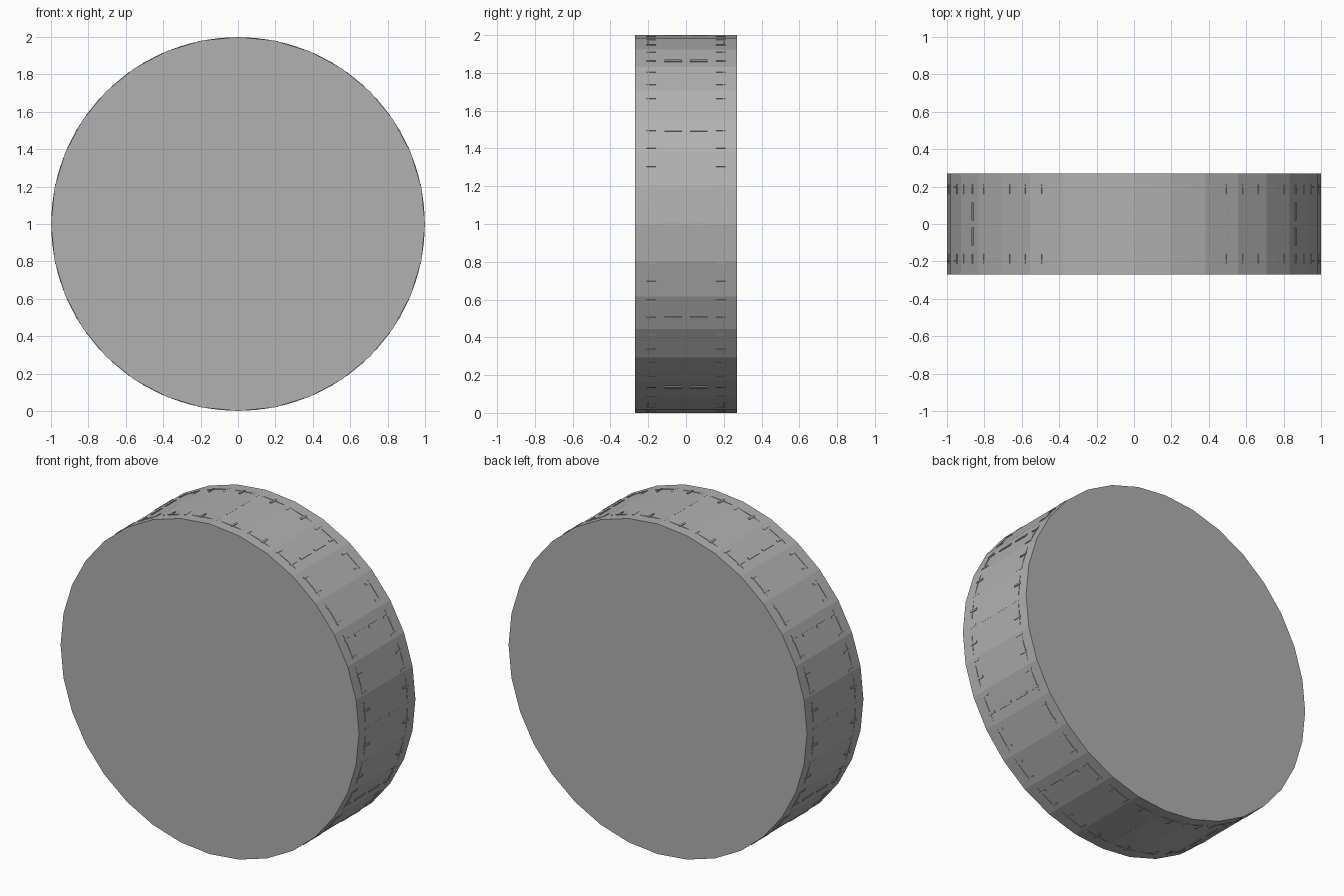
import bpy, bmesh
from math import radians
from mathutils import Matrix, Vector

if "Cube" in bpy.data.objects:
    bpy.data.objects.remove(bpy.data.objects["Cube"])

HALF = 0.27              # half the wheel width
CENTRE = Matrix.Translation((0, 0, 1))

# Dark grey rubber
rubber = bpy.data.materials.new("rubber")
rubber.diffuse_color = (0.44, 0.44, 0.44, 1)
rubber.use_nodes = True
rubber.node_tree.nodes["Principled BSDF"].inputs["Base Color"].default_value = rubber.diffuse_color


def make_object(name, bm):
    bmesh.ops.recalc_face_normals(bm, faces=bm.faces)
    mesh = bpy.data.meshes.new(name)
    bm.to_mesh(mesh)
    bm.free()
    mesh.materials.append(rubber)
    obj = bpy.data.objects.new(name, mesh)
    bpy.context.collection.objects.link(obj)
    return obj


def add_lug(bm, angle, y0, y1, width, outer):
    """Small tread bar lying on the rim at the given angle."""
    depth = 0.03
    place = (CENTRE @ Matrix.Rotation(radians(angle), 4, 'Y')
             @ Matrix.Translation((outer - depth / 2, (y0 + y1) / 2, 0))
             @ Matrix.Diagonal(Vector((depth, y1 - y0, width, 1))))
    bmesh.ops.create_cube(bm, size=1, matrix=place)


# Solid 32-sided wheel body, axle along y
bm = bmesh.new()
bmesh.ops.create_cone(bm, cap_ends=True, segments=32, radius1=1, radius2=1,
                      depth=2 * HALF,
                      matrix=CENTRE @ Matrix.Rotation(radians(90), 4, 'X'))
make_object("wheel_body", bm)

# Pairs of short bars across the middle of the tread
bm = bmesh.new()
for i in range(12):
    for side in (-1, 1):
        a, b = sorted((side * 0.02, side * 0.115))
        add_lug(bm, i * 30, a, b, 0.016, 1.0)
make_object("centre_tread_bars", bm)

# Rows of small cross lugs near both shoulders
bm = bmesh.new()
for i in range(60):
    for side in (-1, 1):
        a, b = sorted((side * 0.16, side * 0.21))
        add_lug(bm, i * 6, a, b, 0.012, 1.0)
make_object("shoulder_lugs", bm)

# Thin shoulder ribs that break through the middle of each facet
bm = bmesh.new()
for y in (-0.2, 0.2):
    bmesh.ops.create_cone(bm, cap_ends=True, segments=120, radius1=0.9985,
                          radius2=0.9985, depth=0.008,
                          matrix=Matrix.Translation((0, y, 1))
                          @ Matrix.Rotation(radians(90), 4, 'X'))
make_object("shoulder_ribs", bm)
